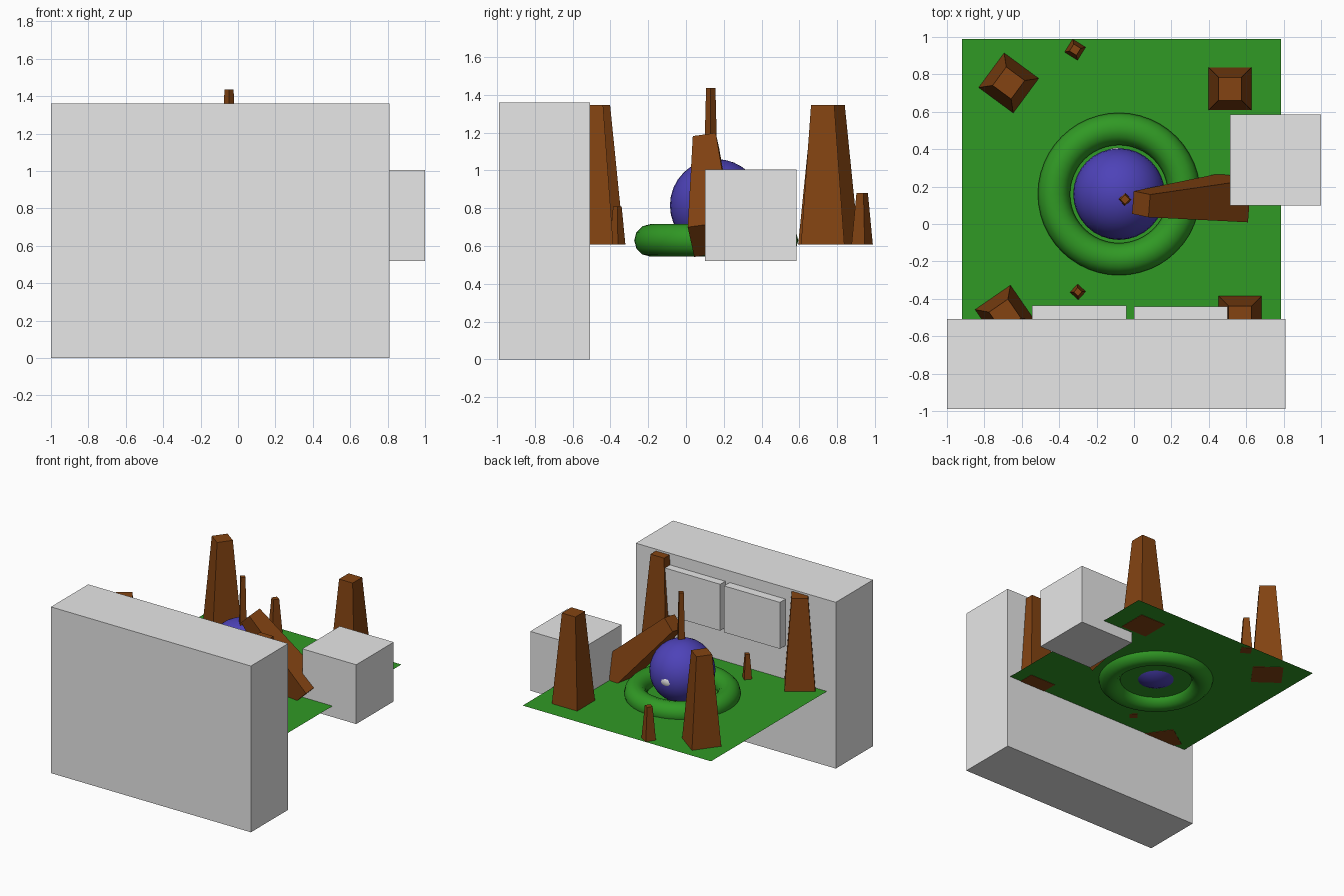
import bpy, bmesh, math
from mathutils import Matrix, Vector

if "Cube" in bpy.data.objects:
    bpy.data.objects.remove(bpy.data.objects["Cube"])


def material(name, rgb):
    m = bpy.data.materials.new(name)
    m.diffuse_color = (*rgb, 1)
    m.use_nodes = True
    m.node_tree.nodes["Principled BSDF"].inputs["Base Color"].default_value = m.diffuse_color
    return m


GREY = material("grey stone", (0.8, 0.8, 0.8))
GREEN = material("grass green", (0.03, 0.32, 0.018))
BROWN = material("brown wood", (0.23, 0.057, 0.006))
BLUE = material("deep blue", (0.075, 0.055, 0.48))


def finish(obj, name, mat, smooth=False):
    obj.name = name
    obj.data.materials.append(mat)
    if smooth:
        obj.data.shade_smooth()
    return obj


def box(name, mat, lo, hi):
    lo, hi = Vector(lo), Vector(hi)
    bpy.ops.mesh.primitive_cube_add(size=1, location=(lo + hi) / 2)
    obj = bpy.context.object
    obj.data.transform(Matrix.Diagonal((*(hi - lo), 1)))
    return finish(obj, name, mat)


def post(name, half_base, half_top, length, matrix):
    """Square tapered post standing on the matrix origin along its z axis."""
    bm = bmesh.new()
    bmesh.ops.create_cone(bm, cap_ends=True, segments=4,
                          radius1=half_base * math.sqrt(2),
                          radius2=half_top * math.sqrt(2), depth=length,
                          matrix=Matrix.Translation((0, 0, length / 2)) @ Matrix.Rotation(math.pi / 4, 4, 'Z'))
    me = bpy.data.meshes.new(name)
    bm.to_mesh(me)
    bm.free()
    obj = bpy.data.objects.new(name, me)
    obj.matrix_world = matrix
    bpy.context.collection.objects.link(obj)
    return finish(obj, name, BROWN)


# Large wall, side block and two raised wall panels
box("wall_block", GREY, (-1, -0.99, 0), (0.81, -0.508, 1.36))
box("side_block", GREY, (0.512, 0.1, 0.52), (1.0, 0.585, 1.005))
box("wall_panel_left", GREY, (-0.545, -0.56, 0.885), (-0.04, -0.436, 1.265))
box("wall_panel_right", GREY, (0.0, -0.56, 0.885), (0.505, -0.442, 1.265))

# Thin ground sheet
bpy.ops.mesh.primitive_plane_add(size=1.705, location=(-0.067, 0.1375, 0.61))
finish(bpy.context.object, "ground_sheet", GREEN)

# Ring and ball
bpy.ops.mesh.primitive_torus_add(location=(-0.08, 0.16, 0.63), major_radius=0.348,
                                 minor_radius=0.086, major_segments=48, minor_segments=12)
finish(bpy.context.object, "ring", GREEN, True)
bpy.ops.mesh.primitive_uv_sphere_add(segments=32, ring_count=16, radius=0.245,
                                     location=(-0.08, 0.16, 0.815))
finish(bpy.context.object, "ball", BLUE, True)

# Small pale spot on the back of the ball
bpy.ops.mesh.primitive_uv_sphere_add(segments=24, ring_count=12, radius=1,
                                     location=(-0.09, 0.37, 0.81))
spot = bpy.context.object
spot.data.transform(Matrix.Diagonal((0.065, 0.038, 0.05, 1)))
finish(spot, "ball_spot", GREY, True)

# Standing posts: name, x, y, turn, half base, half top, top height
for name, x, y, turn, hb, ht, top in [
    ("post_back_right", 0.513, 0.723, 0, 0.115, 0.0615, 1.345),
    ("post_back_left", -0.67, 0.754, 53.6, 0.115, 0.0615, 1.345),
    ("post_front_left", -0.69, -0.487, 34.6, 0.115, 0.0615, 1.345),
    ("post_front_right", 0.567, -0.5, 0, 0.115, 0.0615, 1.345),
    ("small_post_back", -0.315, 0.932, 58, 0.041, 0.022, 0.88),
    ("small_post_front", -0.30, -0.363, 48, 0.03, 0.016, 0.81),
    ("ball_spike", -0.048, 0.131, 43, 0.033, 0.0175, 1.435),
]:
    post(name, hb, ht, top - 0.607,
         Matrix.Translation((x, y, 0.607)) @ Matrix.Rotation(math.radians(turn), 4, 'Z'))

# Fallen post leaning on the ball
base, tip = Vector((0.536, 0.14, 0.637)), Vector((0.038, 0.106, 1.148))
az = (tip - base).normalized()
ax = Vector((-0.16, 0.035, -0.162))
ax = (ax - ax.dot(az) * az).normalized()
ay = az.cross(ax)
m = Matrix((ax, ay, az)).transposed().to_4x4()
m.translation = base
post("fallen_post", 0.115, 0.0615, (tip - base).length, m)
